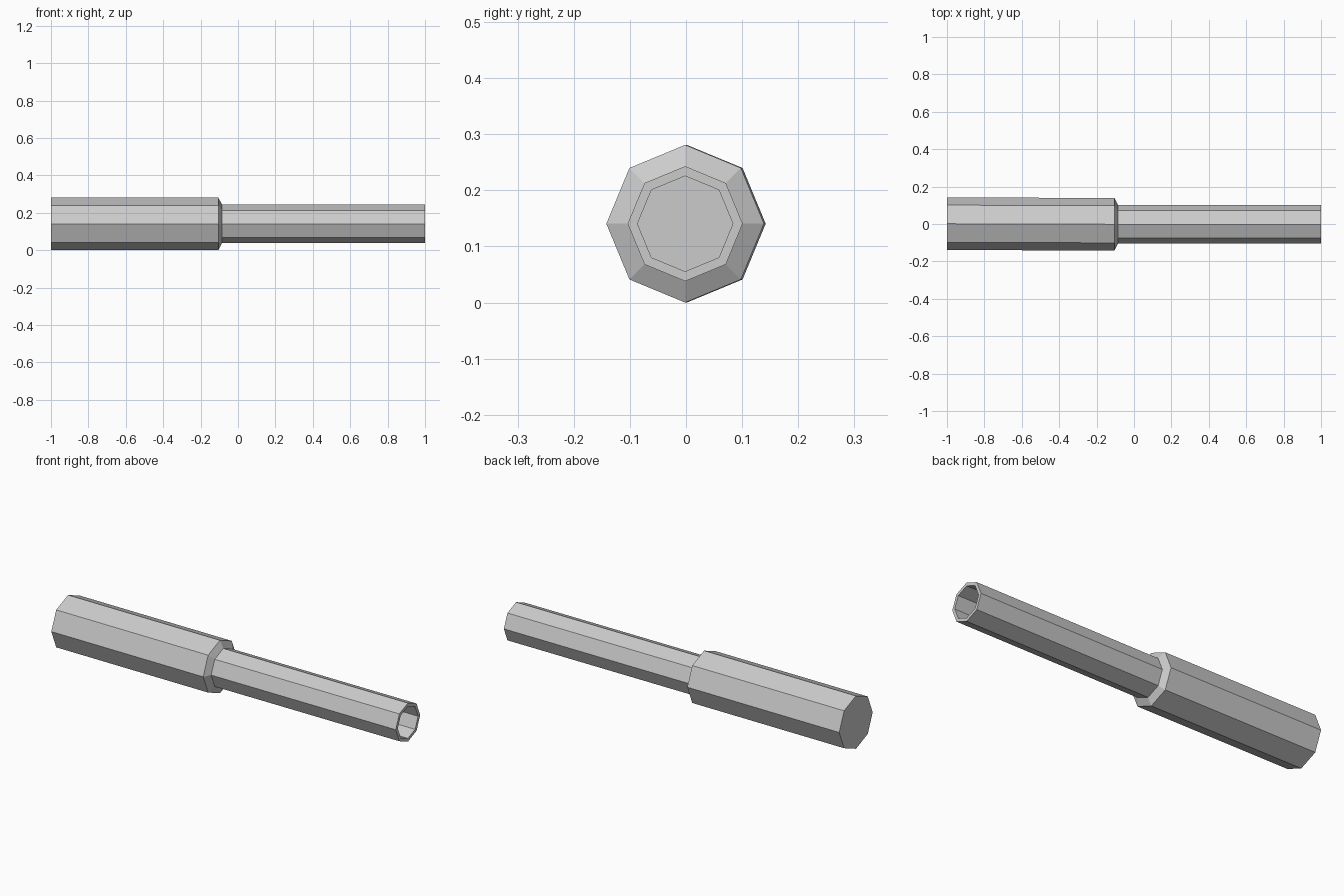
import bpy, bmesh
from math import cos, sin, pi

if "Cube" in bpy.data.objects:
    bpy.data.objects.remove(bpy.data.objects["Cube"])

SIDES = 8
CENTRE_Z = 0.1405


def lathe_x(name, profile):
    """Octagonal body from (x, radius, y offset) rings, capped at both ends."""
    bm = bmesh.new()
    rings = [[bm.verts.new((x, dy + r * cos(2 * pi * i / SIDES),
                            CENTRE_Z + r * sin(2 * pi * i / SIDES)))
              for i in range(SIDES)] for x, r, dy in profile]
    for a, b in zip(rings, rings[1:]):
        for i in range(SIDES):
            j = (i + 1) % SIDES
            bm.faces.new((a[i], a[j], b[j], b[i]))
    bm.faces.new(rings[0])
    bm.faces.new(rings[-1])
    bmesh.ops.recalc_face_normals(bm, faces=bm.faces)
    mesh = bpy.data.meshes.new(name)
    bm.to_mesh(mesh)
    bm.free()
    obj = bpy.data.objects.new(name, mesh)
    bpy.context.collection.objects.link(obj)
    return obj


# Thick sleeve, sloped shoulder, thin tube and its open bore
lathe_x("stepped_tube", [
    (-1.0, 0.1405, 0.0015),
    (-0.105, 0.1405, -0.0015),
    (-0.085, 0.1025, -0.0015),
    (1.0, 0.1025, -0.0015),
    (1.0, 0.085, -0.0015),
    (0.5, 0.085, -0.0015),
])
